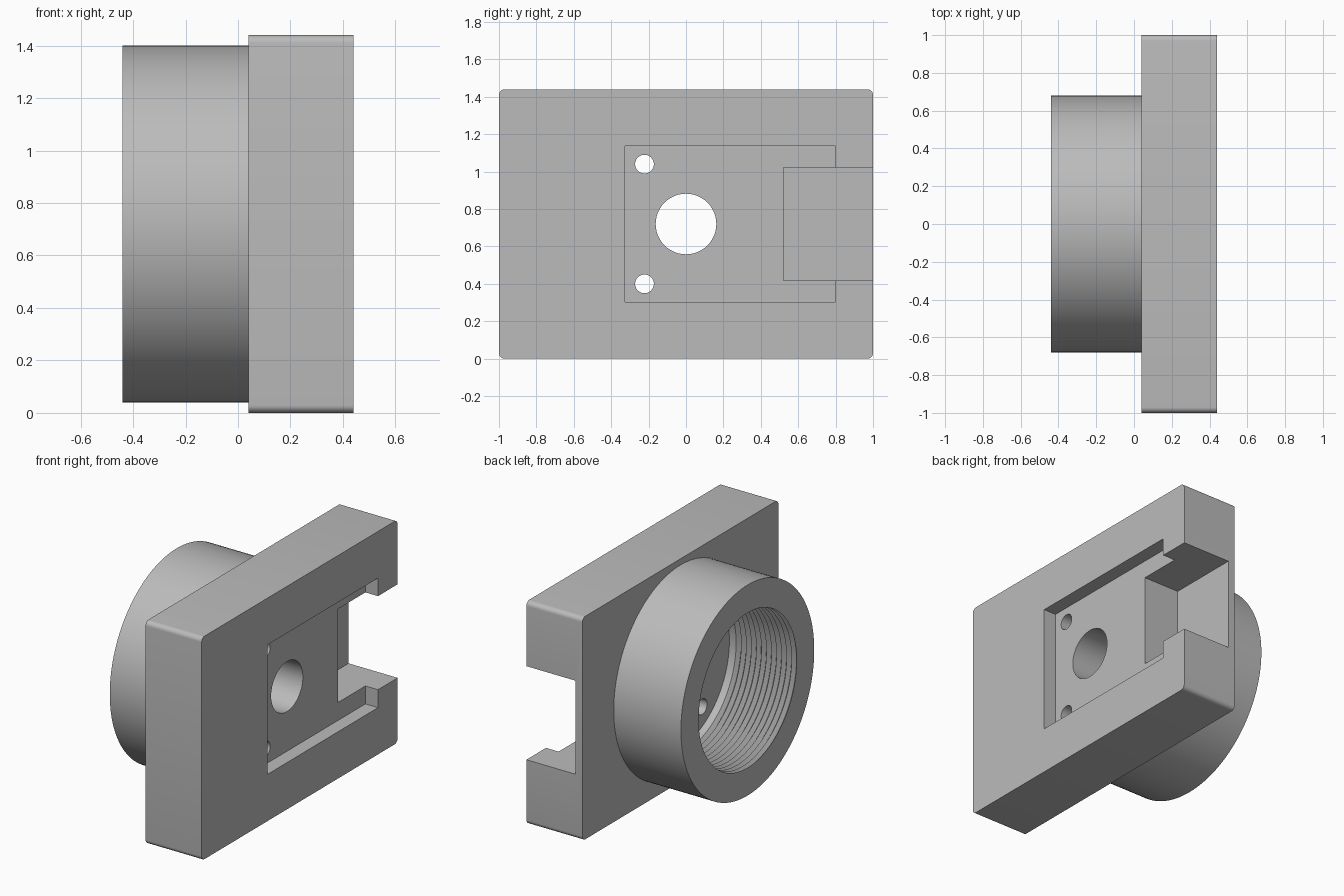
import bpy, bmesh, math
from mathutils import Matrix, Vector

if "Cube" in bpy.data.objects:
    bpy.data.objects.remove(bpy.data.objects["Cube"])

CZ = 0.72                      # height of the bore axis
SEG = 128

grey = bpy.data.materials.new("plain grey")
grey.diffuse_color = (0.5, 0.5, 0.5, 1)
grey.use_nodes = True
grey.node_tree.nodes["Principled BSDF"].inputs["Base Color"].default_value = grey.diffuse_color


def make_object(name, bm):
    bmesh.ops.recalc_face_normals(bm, faces=bm.faces)
    mesh = bpy.data.meshes.new(name)
    bm.to_mesh(mesh)
    bm.free()
    mesh.materials.append(grey)
    obj = bpy.data.objects.new(name, mesh)
    bpy.context.collection.objects.link(obj)
    return obj


def box(name, x, y, z, bevel=0):
    bm = bmesh.new()
    bmesh.ops.create_cube(bm, size=1)
    for v in bm.verts:
        v.co = Vector([(a + b) / 2 + c * (b - a) for (a, b), c in zip((x, y, z), v.co)])
    if bevel:                  # round only the edges running along x
        edges = [e for e in bm.edges if abs(e.verts[0].co.x - e.verts[1].co.x) > 0.01]
        bmesh.ops.bevel(bm, geom=edges, offset=bevel, segments=6, profile=0.5, affect='EDGES')
    return make_object(name, bm)


def lathe(name, profile, y=0, z=CZ, seg=SEG):
    """Solid of revolution about x from (x, radius) points, capped at both ends."""
    bm = bmesh.new()
    rings = [[bm.verts.new((x, y + r * math.cos(2 * math.pi * i / seg),
                            z + r * math.sin(2 * math.pi * i / seg))) for i in range(seg)]
             for x, r in profile]
    for a, b in zip(rings, rings[1:]):
        for i in range(seg):
            j = (i + 1) % seg
            bm.faces.new((a[i], a[j], b[j], b[i]))
    bm.faces.new(rings[0])
    bm.faces.new(rings[-1])
    return make_object(name, bm)


def combine(target, tool, operation):
    mod = target.modifiers.new(tool.name, 'BOOLEAN')
    mod.operation, mod.solver, mod.object = operation, 'EXACT', tool
    bpy.context.view_layer.objects.active = target
    bpy.ops.object.modifier_apply(modifier=mod.name)
    bpy.data.objects.remove(tool)


# Rectangular plate with rounded corners, joined to the round collar
body = box("mounting_plate_with_collar", (0.04, 0.44), (-1, 1), (0, 1.44), bevel=0.03)
combine(body, lathe("collar", [(-0.44, 0.68), (0.07, 0.68)]), 'UNION')

# Threaded bore: a zigzag profile, with a plain relief at the bottom
pitch, count = 0.036, 12
thread = [(-0.5, 0.5), (-0.44, 0.5)]
for i in range(count):
    x = -0.44 + i * pitch
    thread += [(x + pitch / 2, 0.525), (x + pitch, 0.5)]
thread += [(0.04, 0.5)]
combine(body, lathe("threaded_bore", thread), 'DIFFERENCE')

# Shallow pocket and the deeper slot that opens through the plate's end
combine(body, box("pocket", (0.35, 0.5), (-0.325, 0.8), (CZ - 0.418, CZ + 0.418)), 'DIFFERENCE')
combine(body, box("slot", (0.09, 0.5), (0.52, 1.1), (CZ - 0.302, CZ + 0.302)), 'DIFFERENCE')

# Centre hole and two screw holes
for name, y, dz, r in (("centre_hole", 0, 0, 0.162),
                       ("upper_screw_hole", -0.222, 0.32, 0.05),
                       ("lower_screw_hole", -0.222, -0.32, 0.05)):
    combine(body, lathe(name, [(-0.1, r), (0.6, r)], y, CZ + dz, 48), 'DIFFERENCE')

# Smooth curved walls, crisp edges
bpy.ops.object.select_all(action='DESELECT')
body.select_set(True)
bpy.context.view_layer.objects.active = body
bpy.ops.object.shade_smooth_by_angle(angle=math.radians(30))
